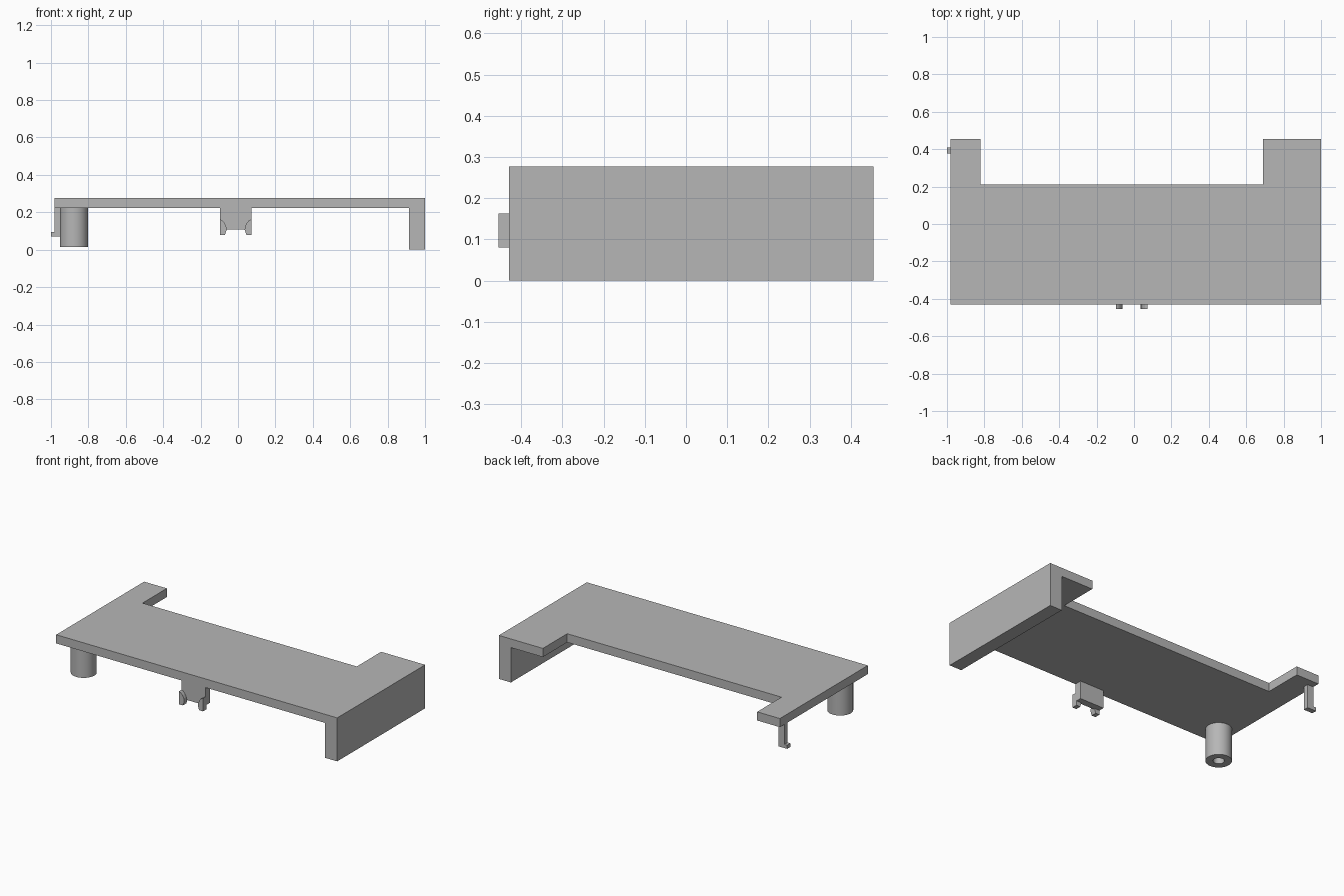
import bpy, bmesh, math
from mathutils import Vector

old = bpy.data.objects.get("Cube")
if old:
    bpy.data.objects.remove(old, do_unlink=True)

grey = bpy.data.materials.new("plain grey")
grey.use_nodes = True
colour = (0.47, 0.47, 0.47, 1)
grey.diffuse_color = colour
grey.node_tree.nodes["Principled BSDF"].inputs["Base Color"].default_value = colour


def finish(bm, name):
    bmesh.ops.recalc_face_normals(bm, faces=bm.faces)
    mesh = bpy.data.meshes.new(name)
    bm.to_mesh(mesh)
    bm.free()
    mesh.materials.append(grey)
    obj = bpy.data.objects.new(name, mesh)
    bpy.context.collection.objects.link(obj)
    return obj


def prism(name, profile, y0, y1):
    """Extrude an x-z profile from y0 to y1."""
    bm = bmesh.new()
    face = bm.faces.new([bm.verts.new((x, y0, z)) for x, z in profile])
    new = bmesh.ops.extrude_face_region(bm, geom=[face])["geom"]
    verts = [v for v in new if isinstance(v, bmesh.types.BMVert)]
    bmesh.ops.translate(bm, verts=verts, vec=(0, y1 - y0, 0))
    return finish(bm, name)


def rect(x0, x1, z0, z1):
    return [(x0, z0), (x1, z0), (x1, z1), (x0, z1)]


TOP, UNDER = 0.277, 0.222
FRONT, BACK = -0.43, 0.455

# Cover plate and its deep side wall, one L-shaped section
cover = prism("cover_plate",
              [(-0.98, UNDER), (0.915, UNDER), (0.915, 0), (1, 0), (1, TOP), (-0.98, TOP)],
              FRONT, BACK)

# Rear notch between the two prongs
notch = prism("notch_cutter", rect(-0.82, 0.69, -0.1, 0.4), 0.21, 0.6)
notch.hide_render = True
cut = cover.modifiers.new("notch", 'BOOLEAN')
cut.operation = 'DIFFERENCE'
cut.solver = 'EXACT'
cut.object = notch
bpy.context.view_layer.objects.active = cover
bpy.ops.object.modifier_apply(modifier=cut.name)
bpy.data.objects.remove(notch, do_unlink=True)

# Hollow round post, a spun section
bm = bmesh.new()
axis = Vector((-0.877, -0.30, 0))
section = [bm.verts.new(axis + Vector((r, 0, z)))
           for r, z in [(0.075, UNDER), (0.075, 0.015), (0.032, 0.015), (0.032, UNDER)]]
edges = [bm.edges.new(pair) for pair in zip(section, section[1:])]
bmesh.ops.spin(bm, geom=section + edges, cent=axis, axis=(0, 0, 1),
               angle=math.tau, steps=48, use_duplicate=False)
bmesh.ops.remove_doubles(bm, verts=bm.verts, dist=0.0005)
post = finish(bm, "hollow_post")
bpy.ops.object.select_all(action='DESELECT')
post.select_set(True)
bpy.context.view_layer.objects.active = post
bpy.ops.object.shade_smooth_by_angle(angle=math.radians(35))

# Front latch block with a hooked tooth on each side
mid, half = -0.0125, 0.0845
prism("latch_block", rect(mid - half, mid + half, 0.108, UNDER), FRONT, -0.385)
tooth = [(half, 0.163), (half, 0.08), (0.057, 0.08), (0.048, 0.108),
         (0.051, 0.126), (0.06, 0.144), (0.071, 0.156)]
for side, name in ((-1, "right_latch_tooth"), (1, "left_latch_tooth")):
    prism(name, [(mid + side * x, z) for x, z in tooth], -0.455, -0.42)

# Rear side clip with an outward toe
prism("rear_clip", [(-0.938, UNDER), (-0.938, 0.072), (-1, 0.072), (-1, 0.095),
                    (-0.98, 0.095), (-0.98, UNDER)], 0.378, 0.41)
